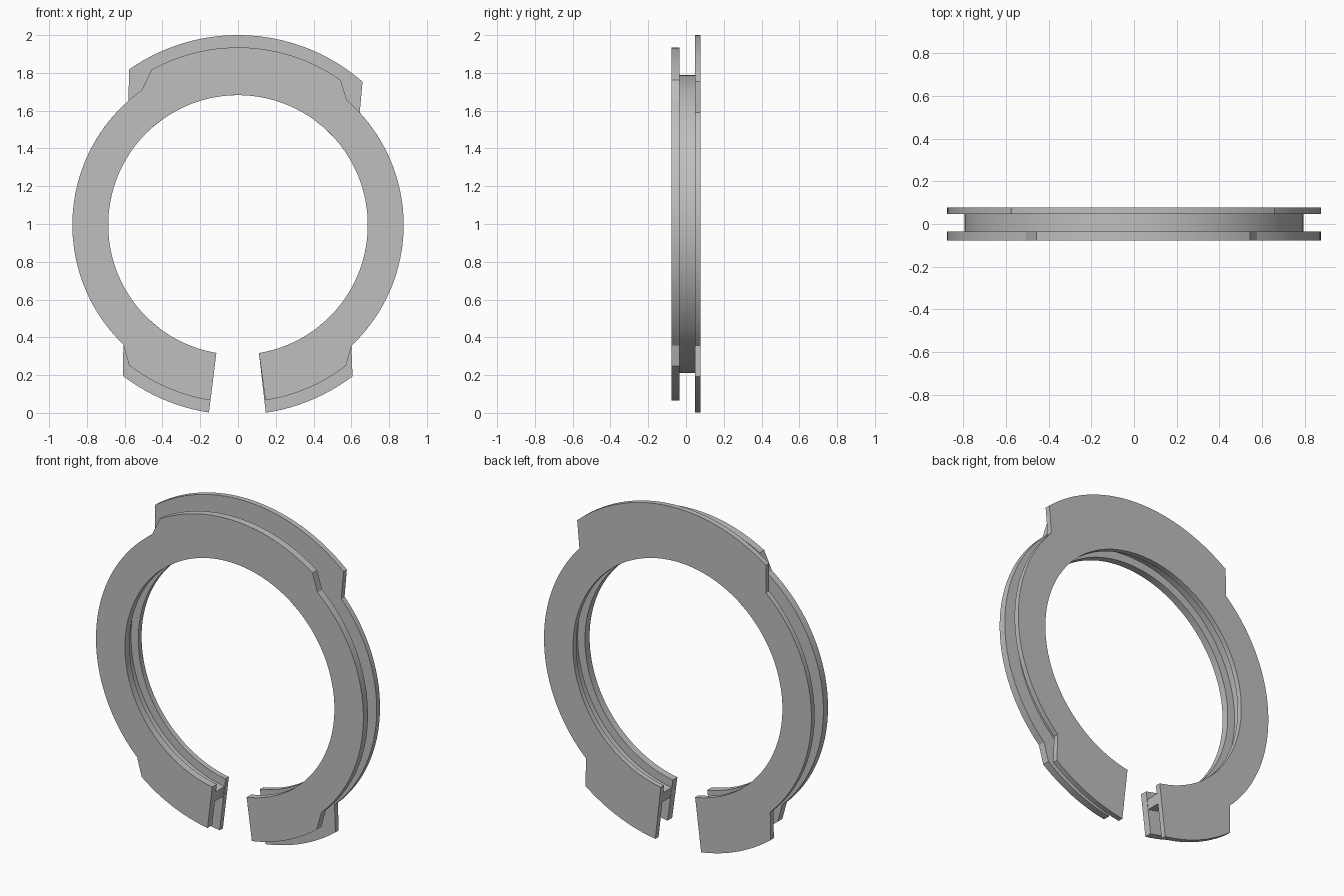
import bpy, bmesh, math

cube = bpy.data.objects.get("Cube")
if cube:
    bpy.data.objects.remove(cube, do_unlink=True)

CENTRE_Z = 0.995
INNER = 0.687      # bore radius of both flanges
RIM = 0.877        # plain rim radius
BACK_TAB = 1.005   # raised tab radius, back flange
FRONT_TAB = 0.94   # raised tab radius, front flange
GAP = (9.3, 350.4) # bore angles where the ring is split

grey = bpy.data.materials.new("grey_plastic")
grey.use_nodes = True
colour = (0.52, 0.52, 0.52, 1)
grey.diffuse_color = colour
grey.node_tree.nodes["Principled BSDF"].inputs["Base Color"].default_value = colour


def outline(corners):
    """Arcs between corners of equal radius, straight steps elsewhere."""
    points = [corners[0]]
    for (a0, r0), (a1, r1) in zip(corners, corners[1:]):
        n = max(1, round((a1 - a0) / 2.5)) if r0 == r1 else 1
        points += [(a0 + (a1 - a0) * i / n, r0 + (r1 - r0) * i / n)
                   for i in range(1, n + 1)]
    return points


def split_ring(name, corners, inner, y0, y1):
    """Open ring plate; angles run from the bottom up the +x side."""
    bm = bmesh.new()

    def vert(angle, radius, y):
        t = math.radians(angle)
        return bm.verts.new((radius * math.sin(t), y, CENTRE_Z - radius * math.cos(t)))

    points = outline(corners)
    sections = []
    for i, (a, r) in enumerate(points):
        b = GAP[0] if i == 0 else GAP[1] if i == len(points) - 1 else a
        sections.append([vert(b, inner, y0), vert(a, r, y0),
                         vert(a, r, y1), vert(b, inner, y1)])
    for s, t in zip(sections, sections[1:]):
        for k in range(4):
            j = (k + 1) % 4
            bm.faces.new((s[k], s[j], t[j], t[k]))
    bm.faces.new(sections[0])
    bm.faces.new(sections[-1])
    bmesh.ops.recalc_face_normals(bm, faces=bm.faces)

    mesh = bpy.data.meshes.new(name)
    bm.to_mesh(mesh)
    bm.free()
    mesh.materials.append(grey)
    obj = bpy.data.objects.new(name, mesh)
    bpy.context.collection.objects.link(obj)
    bpy.ops.object.select_all(action='DESELECT')
    obj.select_set(True)
    bpy.context.view_layer.objects.active = obj
    bpy.ops.object.shade_smooth_by_angle(angle=math.radians(20))


# Back flange with the wide tabs
split_ring("back_flange", [
    (8.4, BACK_TAB), (37.1, BACK_TAB), (43.2, RIM),
    (132.7, RIM), (139, BACK_TAB), (215.1, BACK_TAB), (221.3, RIM),
    (316.2, RIM), (322.7, BACK_TAB), (351.2, BACK_TAB)], INNER, 0.047, 0.078)

# Front flange with the lower tabs
split_ring("front_flange", [
    (8.9, FRONT_TAB), (37.4, FRONT_TAB), (43.3, RIM),
    (138.9, RIM), (144.7, FRONT_TAB), (209.2, FRONT_TAB), (215.5, RIM),
    (316.2, RIM), (322.1, FRONT_TAB), (351.1, FRONT_TAB)], INNER, -0.078, -0.035)

# Narrow web joining the flanges, leaving a groove inside and out
split_ring("middle_web", [(9.2, 0.795), (350.6, 0.795)], 0.735, -0.035, 0.047)
